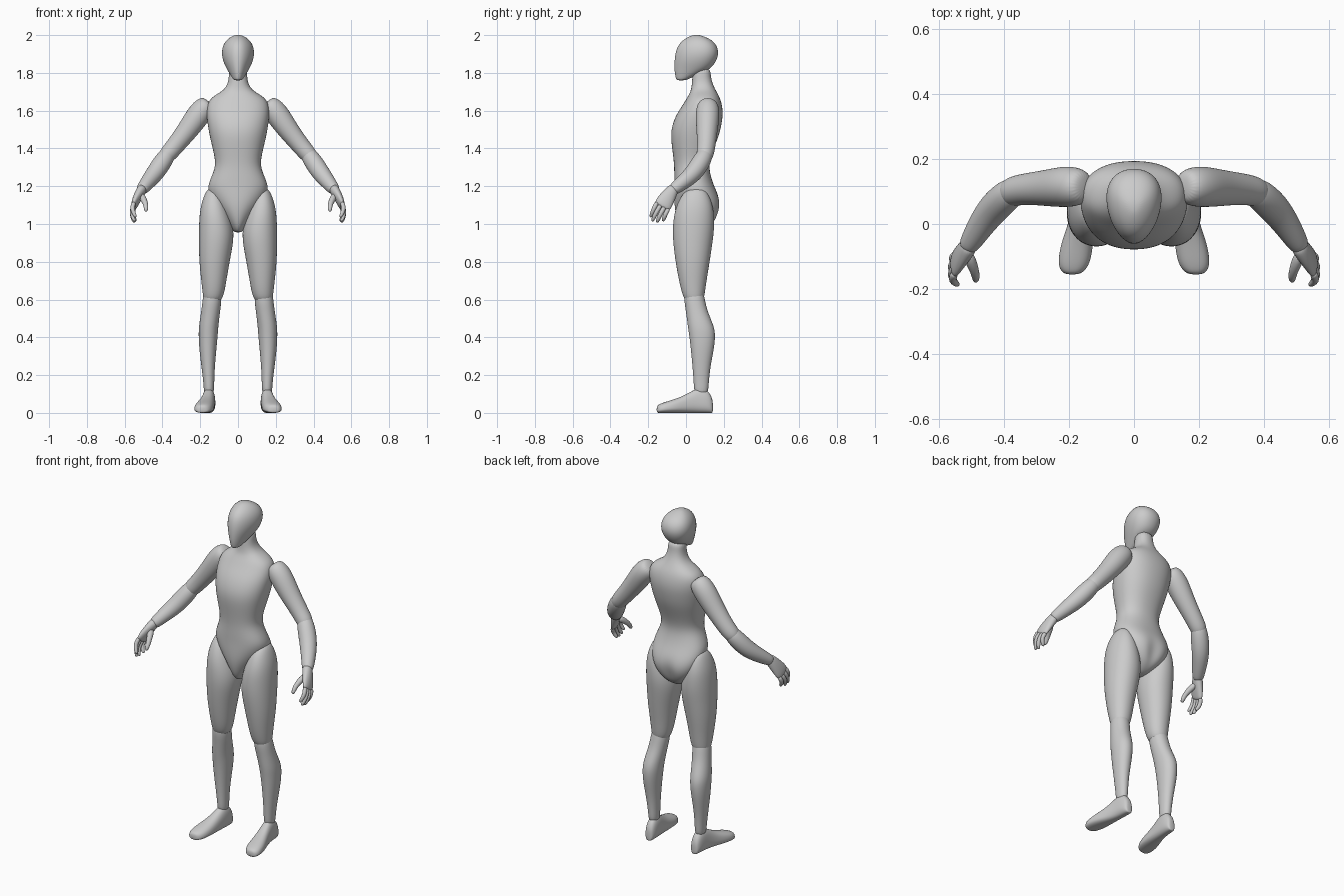
import bpy, bmesh, math
from mathutils import Vector

N = 24


def curve_pt(a, p):
    """Superellipse point at angle a."""
    c, s = math.cos(a), math.sin(a)
    return (math.copysign(abs(c) ** (2 / p), c), math.copysign(abs(s) ** (2 / p), s))


def loft(name, rings, mirror=False):
    """Skin rings of points, cap both ends, smooth."""
    bm = bmesh.new()
    vs = [[bm.verts.new(p) for p in r] for r in rings]
    n = len(rings[0])
    for a, b in zip(vs, vs[1:]):
        for i in range(n):
            j = (i + 1) % n
            bm.faces.new((a[i], a[j], b[j], b[i]))
    bm.faces.new(vs[0])
    bm.faces.new(vs[-1])
    bmesh.ops.recalc_face_normals(bm, faces=bm.faces)
    for f in bm.faces:
        f.smooth = True
    me = bpy.data.meshes.new(name)
    bm.to_mesh(me)
    bm.free()
    ob = bpy.data.objects.new(name, me)
    bpy.context.collection.objects.link(ob)
    if mirror:
        m = ob.modifiers.new("mirror", 'MIRROR')
        m.use_mirror_merge = False
    s = ob.modifiers.new("subsurf", 'SUBSURF')
    s.levels = s.render_levels = 2 if n > 12 else 1
    return ob


def level_rings(sections, p=2.0, cleft=None):
    """Horizontal rings: z, centre x, half width, front y, back y, egg factor."""
    rings = []
    for z, xc, w, yf, yb, e in sections:
        ring = []
        for i in range(N):
            c, s = curve_pt(2 * math.pi * i / N, p)
            x, y = w * c * (1 + e * s), (yf + yb) / 2 + (yb - yf) / 2 * s
            if cleft and s > 0:
                y -= cleft(z) * math.exp(-(x / 0.03) ** 2)
            ring.append((xc + x, y, z))
        rings.append(ring)
    return rings


def tube_rings(path, ref=(0, 1, 0), n=N):
    """Rings across a path of x, y, z, radius along ref, radius across."""
    pts = [Vector(q[:3]) for q in path]
    rings = []
    for k, q in enumerate(path):
        t = (pts[min(k + 1, len(pts) - 1)] - pts[max(k - 1, 0)]).normalized()
        u = Vector(ref)
        u = (u - t * u.dot(t)).normalized()
        v = t.cross(u)
        ru, rv = q[3], q[-1]
        rings.append([pts[k] + u * ru * math.cos(2 * math.pi * i / n)
                      + v * rv * math.sin(2 * math.pi * i / n) for i in range(n)])
    return rings


# Torso with pelvis and neck
torso = [(.955, .015, 0, .07, .2), (.97, .035, -.02, .11, .3), (1.0, .065, -.04, .15, .4),
         (1.05, .105, -.055, .177, .35), (1.1, .135, -.062, .187, .2), (1.15, .157, -.063, .175, .08),
         (1.2, .162, -.062, .15, 0), (1.25, .142, -.063, .132, 0), (1.31, .117, -.063, .121, 0),
         (1.38, .13, -.071, .14, 0), (1.46, .15, -.082, .173, 0), (1.52, .161, -.076, .188, 0),
         (1.58, .168, -.052, .197, 0), (1.63, .165, -.018, .192, 0), (1.665, .147, .003, .181, 0),
         (1.69, .108, .018, .168, 0), (1.71, .076, .026, .157, 0), (1.74, .055, .031, .142, 0),
         (1.78, .048, .033, .131, 0), (1.83, .048, .04, .13, 0)]
loft("torso", level_rings([(z, 0, w, f, b, e) for z, w, f, b, e in torso], 2.25,
                          lambda z: .022 * math.exp(-((z - 1.06) / .06) ** 2)))

# Head, narrow towards the face
head = [(1.76, .018, -.047, -.005), (1.77, .028, -.054, .02), (1.80, .046, -.06, .085),
        (1.825, .061, -.062, .135), (1.86, .077, -.062, .16), (1.90, .086, -.058, .174),
        (1.94, .081, -.046, .167), (1.97, .064, -.022, .143), (1.99, .04, .01, .105),
        (2.001, .015, .04, .07)]
loft("head", level_rings([(z, 0, w, f, b, .2) for z, w, f, b in head], 2.1))

# Legs
thigh = [(1.19, .135, .02, .02, .09), (1.16, .13, .047, -.02, .12), (1.1, .128, .069, -.05, .142),
         (1.04, .122, .083, -.066, .15), (.97, .115, .093, -.071, .15), (.9, .116, .092, -.069, .141),
         (.8, .125, .081, -.056, .126), (.7, .128, .067, -.038, .109), (.63, .13, .057, -.021, .1),
         (.58, .137, .043, 0, .088)]
shin = [(.66, .135, .04, 0, .085), (.61, .136, .051, -.013, .099), (.54, .144, .05, -.001, .112),
        (.46, .156, .052, .009, .149), (.41, .158, .051, .017, .156), (.34, .16, .046, .025, .149),
        (.24, .158, .035, .035, .128), (.15, .154, .028, .041, .12), (.09, .154, .026, .045, .116)]
for name, secs in (("thigh", thigh), ("shin", shin)):
    loft(name, level_rings([q + (0,) for q in secs], 2.1), True)

# Feet, lofted from heel to toe: y, centre x, half width, height
foot = [(.143, .151, .015, .055), (.135, .151, .025, .09), (.11, .152, .032, .125), (.07, .154, .034, .135),
        (.035, .158, .036, .118), (-.01, .165, .041, .092), (-.06, .175, .049, .073),
        (-.11, .183, .05, .058), (-.14, .188, .041, .047), (-.156, .19, .022, .036)]
rings = []
for y, xc, w, h in foot:
    ring = []
    for i in range(N):
        c, s = curve_pt(2 * math.pi * i / N, 2.5)
        width = w * (1 - .12 * s)
        ring.append((xc + width * c, y, h / 2 + h / 2 * s))
    rings.append(ring)
loft("foot", rings, True)

# Arms
loft("upper_arm", tube_rings([
    (.15, .115, 1.645, .038), (.17, .115, 1.625, .058), (.205, .115, 1.585, .064),
    (.25, .112, 1.52, .059), (.29, .11, 1.467, .053), (.34, .107, 1.405, .048),
    (.375, .1, 1.365, .046), (.395, .09, 1.34, .035)]), True)
loft("forearm", tube_rings([
    (.355, .11, 1.39, .03), (.375, .1, 1.365, .045), (.405, .075, 1.32, .05),
    (.44, .04, 1.268, .048), (.475, -.01, 1.225, .041), (.505, -.06, 1.187, .033),
    (.515, -.075, 1.175, .026)]), True)

# Hands: flat palm, four curled fingers, thumb
side = (0, -.86, .5)
loft("palm", tube_rings([
    (.503, -.06, 1.195, .026, .024), (.512, -.073, 1.178, .033, .027), (.53, -.095, 1.145, .041, .024),
    (.547, -.118, 1.108, .047, .019), (.554, -.13, 1.086, .043, .013)], side), True)
for name, s, tip in (("index", .034, (.54, -.188, 1.035)), ("middle", .011, (.547, -.18, 1.013)),
                     ("ring", -.012, (.547, -.155, 1.007)), ("little", -.034, (.54, -.122, 1.014))):
    base = Vector((.55, -.122, 1.1)) + Vector(side) * s
    tip = Vector(tip)
    mid = base.lerp(tip, .5) + Vector((.014, -.003, 0))
    pts = [(base, .012), (base.lerp(mid, .5) + Vector((.003, 0, 0)), .0125), (mid, .012),
           (mid.lerp(tip, .6) + Vector((.002, 0, 0)), .011), (tip, .007)]
    loft(name + "_finger", tube_rings([(*p, r) for p, r in pts], side, 12), True)
loft("thumb", tube_rings([
    (.515, -.085, 1.155, .016), (.502, -.115, 1.135, .019), (.49, -.145, 1.11, .014),
    (.486, -.165, 1.085, .013), (.487, -.177, 1.065, .008)], side, 12), True)
